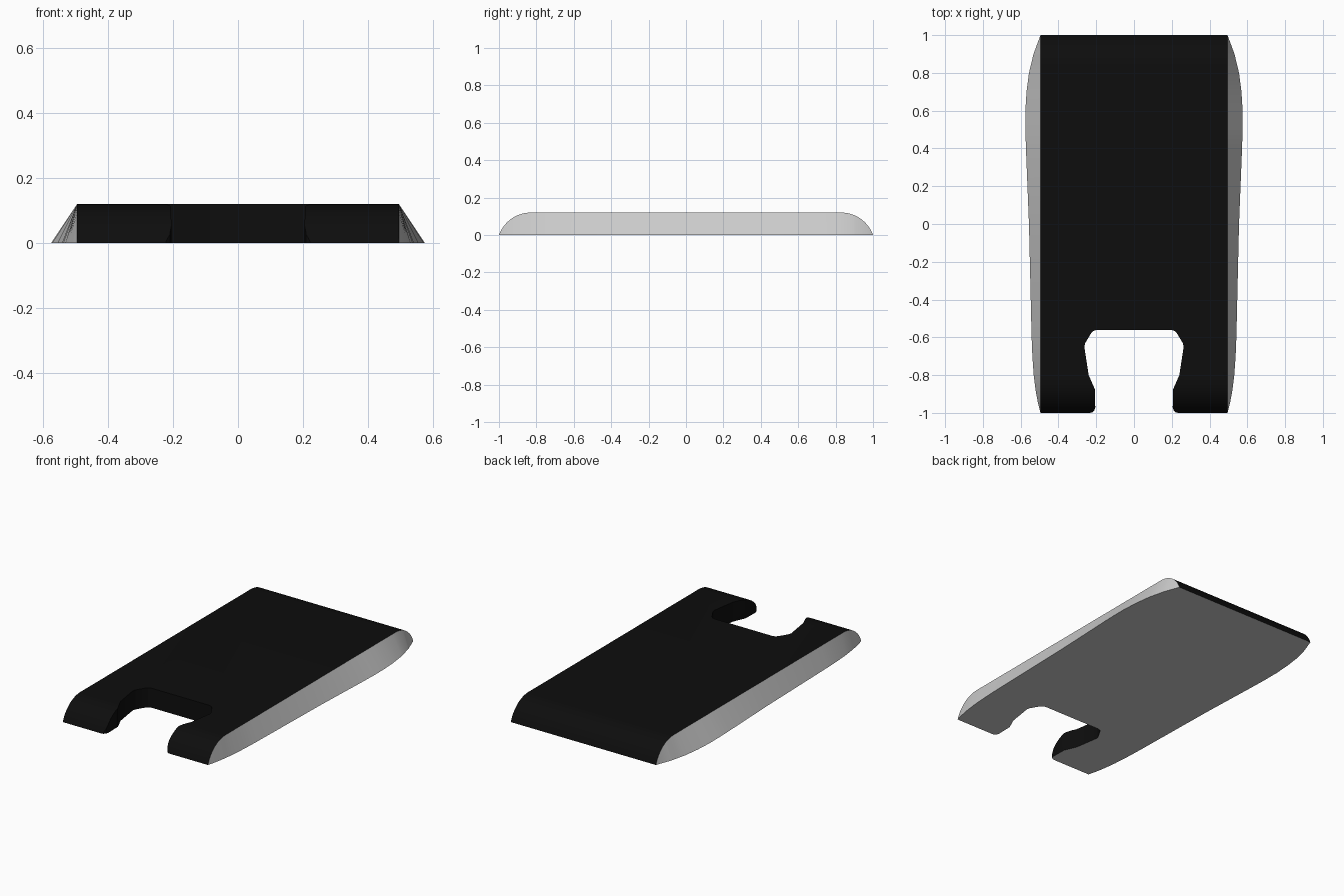
import bpy, bmesh
from math import sin, cos, radians

if "Cube" in bpy.data.objects:
    bpy.data.objects.remove(bpy.data.objects["Cube"])

HALF_W, TOP, ARC_Y, R = 0.495, 0.12, 0.83, 0.18


def add_object(name, bm):
    bmesh.ops.remove_doubles(bm, verts=bm.verts, dist=1e-5)
    bmesh.ops.recalc_face_normals(bm, faces=bm.faces)
    me = bpy.data.meshes.new(name)
    bm.to_mesh(me)
    bm.free()
    ob = bpy.data.objects.new(name, me)
    bpy.context.collection.objects.link(ob)
    return ob


def prism(name, points, offset):
    """Extrude a closed outline along an offset vector."""
    bm = bmesh.new()
    face = bm.faces.new([bm.verts.new(p) for p in points])
    new = bmesh.ops.extrude_face_region(bm, geom=[face])["geom"]
    bmesh.ops.translate(bm, vec=offset, verts=[g for g in new if isinstance(g, bmesh.types.BMVert)])
    return add_object(name, bm)


def delete_faces(ob, test):
    bm = bmesh.new()
    bm.from_mesh(ob.data)
    bmesh.ops.delete(bm, geom=[f for f in bm.faces if test(f)], context="FACES")
    bm.to_mesh(ob.data)
    bm.free()


def activate(ob):
    bpy.ops.object.select_all(action="DESELECT")
    ob.select_set(True)
    bpy.context.view_layer.objects.active = ob


def smooth(ob):
    activate(ob)
    bpy.ops.object.shade_smooth_by_angle(angle=radians(30))


# Long profile with rounded ends
STEPS = 12
start = 19.44
arc = []
for i in range(STEPS + 1):
    a = radians(start + (90 - start) * i / STEPS)
    arc.append((ARC_Y + R * cos(a), TOP - R + R * sin(a)))
arc[0] = (1.0, 0.0)
profile = [(-y, z) for y, z in arc] + [(y, z) for y, z in reversed(arc)]

# Main slab
body = prism("top_cover", [(-HALF_W, y, z) for y, z in profile], (2 * HALF_W, 0, 0))

# Notch cut through the front end
half = [(0.24, -1.1), (0.235, -1.0), (0.222, -0.998), (0.21, -0.988), (0.205, -0.97),
        (0.207, -0.875), (0.24, -0.8), (0.25, -0.735), (0.263, -0.65), (0.258, -0.63),
        (0.228, -0.58), (0.216, -0.566), (0.195, -0.56)]
outline = half + [(-x, y) for x, y in reversed(half)]
cutter = prism("notch_cutter", [(x, y, -0.1) for x, y in outline], (0, 0, 0.4))
cutter.hide_render = True
activate(body)
mod = body.modifiers.new("notch", "BOOLEAN")
mod.operation, mod.solver, mod.object = "DIFFERENCE", "EXACT", cutter
bpy.ops.object.modifier_apply(modifier=mod.name)
bpy.data.objects.remove(cutter)

# Split the grey underside from the black cover
under = body.copy()
under.data = body.data.copy()
under.name = "underside"
bpy.context.collection.objects.link(under)
is_bottom = lambda f: f.normal.z < -0.9
delete_faces(under, lambda f: not is_bottom(f))
delete_faces(body, is_bottom)
black = bpy.data.materials.new("black")
black.diffuse_color = (0.004, 0.004, 0.004, 1)
black.use_nodes = True
black.node_tree.nodes["Principled BSDF"].inputs["Base Color"].default_value = black.diffuse_color
body.data.materials.clear()
body.data.materials.append(black)
smooth(body)

# Sloped side flanks: from the slab edge down to a bowed floor outline
bow = [(-1, 0.495), (-0.95, 0.508), (-0.88, 0.521), (-0.8, 0.531), (-0.7, 0.538), (-0.6, 0.542),
       (0, 0.556), (0.4, 0.572), (0.5, 0.575), (0.6, 0.575), (0.7, 0.569), (0.8, 0.556),
       (0.9, 0.532), (1, 0.495)]


def interp(table, y):
    for (y0, v0), (y1, v1) in zip(table, table[1:]):
        if y <= y1:
            return v0 + (v1 - v0) * (y - y0) / (y1 - y0)
    return table[-1][1]


ys = sorted({round(y, 5) for y, _ in profile} | {y for y, _ in bow})
bm = bmesh.new()
rows = []
for y in ys:
    z = interp(profile, y)
    x = interp(bow, y)
    rows.append([bm.verts.new(p) for p in ((HALF_W, y, z), (x, y, 0), (HALF_W, y, 0))])
for a, b in zip(rows, rows[1:]):
    for i in range(2):
        bm.faces.new((a[i], a[i + 1], b[i + 1], b[i]))
flank = add_object("side_flanks", bm)
flank.modifiers.new("mirror", "MIRROR").use_axis[0] = True
smooth(flank)
